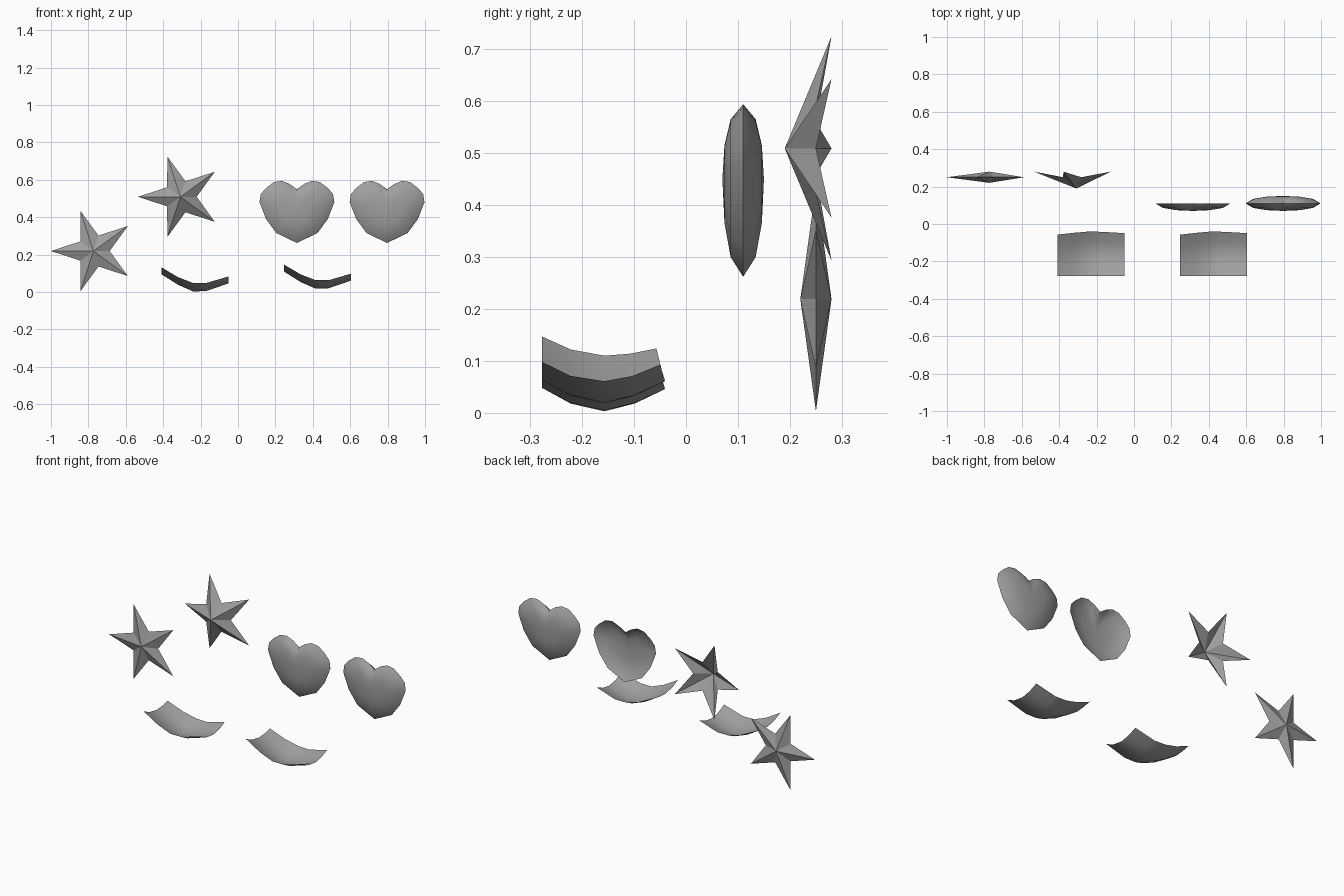
import bpy, bmesh, math

old = bpy.data.objects.get("Cube")
if old:
    bpy.data.objects.remove(old, do_unlink=True)

grey = bpy.data.materials.new("plain grey")
grey.use_nodes = True
colour = (0.35, 0.35, 0.35, 1)
grey.diffuse_color = colour
grey.node_tree.nodes["Principled BSDF"].inputs["Base Color"].default_value = colour


def finish(name, bm, location, smooth_angle=None):
    mesh = bpy.data.meshes.new(name)
    bm.to_mesh(mesh)
    bm.free()
    mesh.materials.append(grey)
    obj = bpy.data.objects.new(name, mesh)
    obj.location = location
    bpy.context.collection.objects.link(obj)
    if smooth_angle:
        bpy.ops.object.select_all(action='DESELECT')
        obj.select_set(True)
        bpy.context.view_layer.objects.active = obj
        bpy.ops.object.shade_smooth_by_angle(angle=math.radians(smooth_angle))
    return obj


# Five-pointed star: ridged front, optional ridged back
def star(name, location, peak, tip_y=0.0, back=False):
    bm = bmesh.new()
    rim = []
    for i in range(10):
        r, y = (0.087, 0) if i % 2 else (0.227, tip_y)
        a = math.pi + i * math.pi / 5
        rim.append(bm.verts.new((r * math.cos(a), y, r * math.sin(a))))
    front = bm.verts.new((0, -peak, 0))
    rear = bm.verts.new((0, peak, 0)) if back else None
    for a, b in zip(rim, rim[1:] + rim[:1]):
        bm.faces.new((front, a, b))
        if back:
            bm.faces.new((rear, b, a))
    return finish(name, bm, location)


# Puffed heart: half outline in shrinking rings, then mirrored
HALF_HEART = [(0, .10), (.04, .128), (.08, .144), (.123, .138), (.165, .106), (.193, .074),
              (.2, .03), (.165, -.06), (.11, -.135), (0, -.188)]
RINGS = [(1, 0), (.8, .024), (.45, .036)]


def heart(name, location, back=False):
    bm = bmesh.new()
    rings = [[bm.verts.new((x * s, -d, z * s)) for x, z in HALF_HEART] for s, d in RINGS]
    for outer, inner in zip(rings, rings[1:]):
        for i in range(len(outer) - 1):
            bm.faces.new((outer[i + 1], outer[i], inner[i], inner[i + 1]))
    peak = bm.verts.new((0, -0.04, 0))
    for a, b in zip(rings[-1], rings[-1][1:]):
        bm.faces.new((b, a, peak))
    for axis in ('X', 'Y') if back else ('X',):
        bmesh.ops.mirror(bm, geom=bm.verts[:] + bm.edges[:] + bm.faces[:],
                         axis=axis, merge_dist=0.0005)
    bmesh.ops.recalc_face_normals(bm, faces=bm.faces[:])
    bm.normal_update()
    if sum(f.normal.y for f in bm.faces) > 0 and not back:
        bmesh.ops.reverse_faces(bm, faces=bm.faces[:])
    return finish(name, bm, location, 50)


# Curved sheet: (x, base height, rear edge y, rises from front to rear)
COLUMNS = [(-.18, .095, .10, (.037, .012, 0, .004, .014)),
           (-.09, .038, .11, (.041, .013, 0, .009, .030)),
           (-.01, .003, .117, (.045, .015, 0, .015, .043)),
           (.06, .005, .115, (.043, .014, 0, .014, .040)),
           (.18, .046, .108, (.037, .010, 0, .010, .032))]


def sheet(name, location):
    bm = bmesh.new()
    grid = []
    for x, base, rear, rises in COLUMNS:
        ys = (-.12, -.065, 0, rear * .5, rear)
        grid.append([bm.verts.new((x, y, base + r)) for y, r in zip(ys, rises)])
    for a, b in zip(grid, grid[1:]):
        for i in range(4):
            bm.faces.new((a[i], b[i], b[i + 1], a[i + 1]))
    return finish(name, bm, location, 60)


star("solid_star", (-0.773, 0.25, 0.219), 0.03, back=True)
star("open_star", (-0.308, 0.25, 0.509), 0.06, tip_y=0.03)
heart("open_heart", (0.315, 0.11, 0.45))
heart("solid_heart", (0.797, 0.11, 0.45), back=True)
sheet("left_sheet", (0.425, -0.157, 0.015))
sheet("right_sheet", (-0.23, -0.157, 0))
